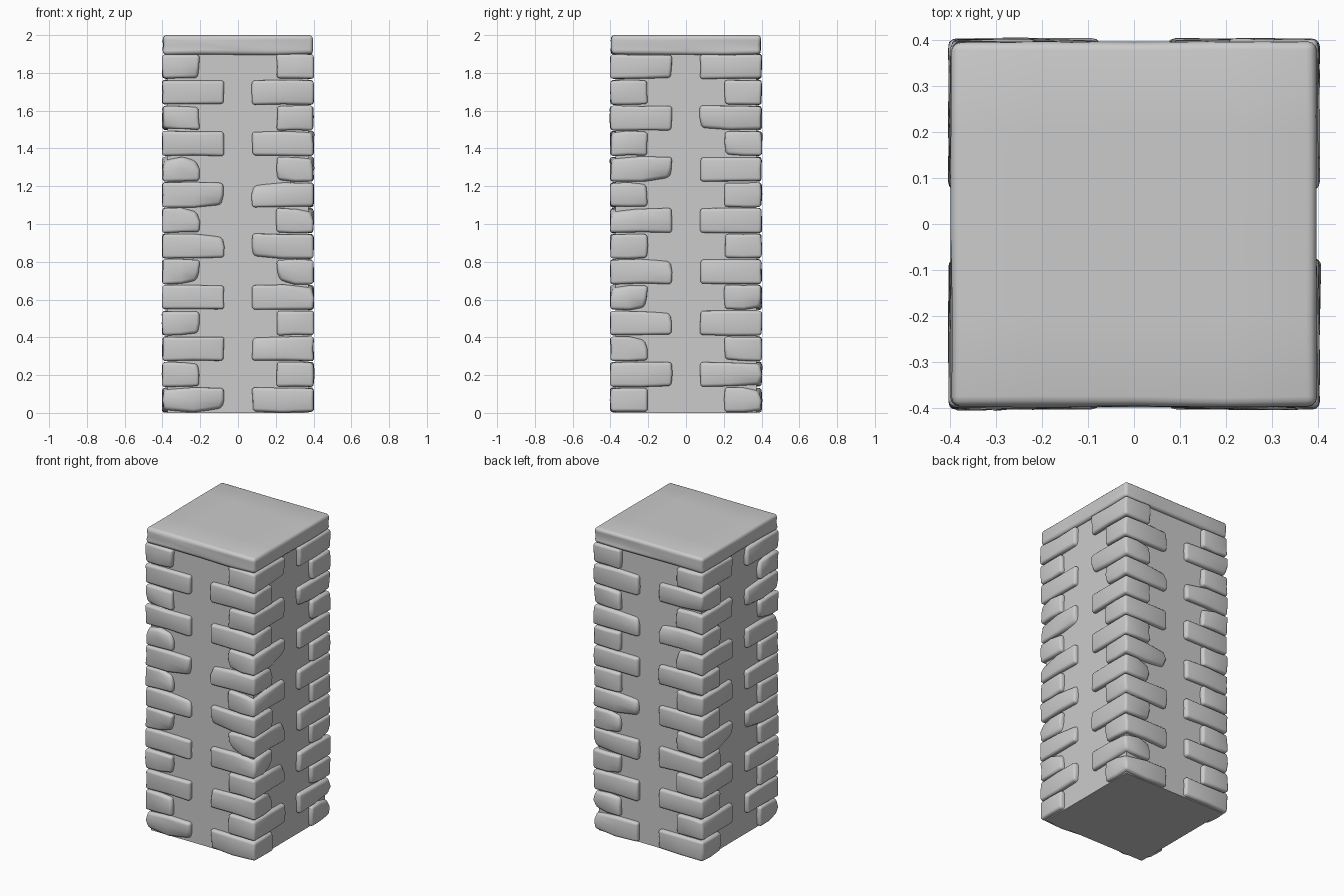
import bpy, bmesh, random
from mathutils import Vector

if "Cube" in bpy.data.objects:
    bpy.data.objects.remove(bpy.data.objects["Cube"])

random.seed(7)


def worn_block(name, lo, hi, bevel, jitter, cuts=1, chip=0.0, flat_top=False):
    """Box between two corners with uneven, chipped, rounded edges."""
    lo, hi = Vector(lo), Vector(hi)
    mid, size = (lo + hi) / 2, hi - lo
    bm = bmesh.new()
    bmesh.ops.create_cube(bm, size=1)
    bmesh.ops.subdivide_edges(bm, edges=bm.edges[:], cuts=cuts, use_grid_fill=True)
    for v in bm.verts:
        unit = v.co.copy()
        on_corner = all(abs(c) > 0.49 for c in unit)
        v.co = mid + Vector(unit[i] * size[i] for i in range(3))
        for i in range(3):
            v.co[i] += random.uniform(-jitter, jitter)
        if on_corner and random.random() < chip:
            amount = random.uniform(0.006, 0.02)
            v.co -= Vector(amount * (1 if c > 0 else -1) for c in unit)
        if flat_top and unit.z > 0.49:
            v.co.z = hi.z
    bm.normal_update()
    sharp = [e for e in bm.edges if e.calc_face_angle(0) > 0.9]
    bmesh.ops.bevel(bm, geom=sharp, offset=bevel, segments=3, profile=0.5,
                    affect='EDGES', clamp_overlap=True)
    for f in bm.faces:
        f.smooth = True
    mesh = bpy.data.meshes.new(name)
    bm.to_mesh(mesh)
    bm.free()
    obj = bpy.data.objects.new(name, mesh)
    bpy.context.collection.objects.link(obj)
    return obj


# Plain square core
bpy.ops.mesh.primitive_cube_add(size=1, location=(0, 0, 0.95))
core = bpy.context.object
core.name = "pillar_core"
core.scale = (0.745, 0.745, 1.9)

# Corner stones: long side alternates between x and y on every course
ROWS, PITCH, OUT = 14, 1.9 / 14, 0.4
for row in range(ROWS):
    z0, z1 = row * PITCH + 0.005, (row + 1) * PITCH - 0.003
    inner_x, inner_y = (0.075, 0.205) if row % 2 == 0 else (0.205, 0.075)
    for sx in (-1, 1):
        for sy in (-1, 1):
            xs = sorted((sx * inner_x, sx * OUT))
            ys = sorted((sy * inner_y, sy * OUT))
            worn_block(f"corner_stone_{row}_{sx}_{sy}",
                       (xs[0], ys[0], z0), (xs[1], ys[1], z1),
                       bevel=0.016, jitter=0.004, chip=0.2)

# Cap slab
worn_block("cap_slab", (-0.396, -0.396, 1.897), (0.396, 0.396, 2.0),
           bevel=0.02, jitter=0.003, cuts=3, chip=0.3, flat_top=True)
